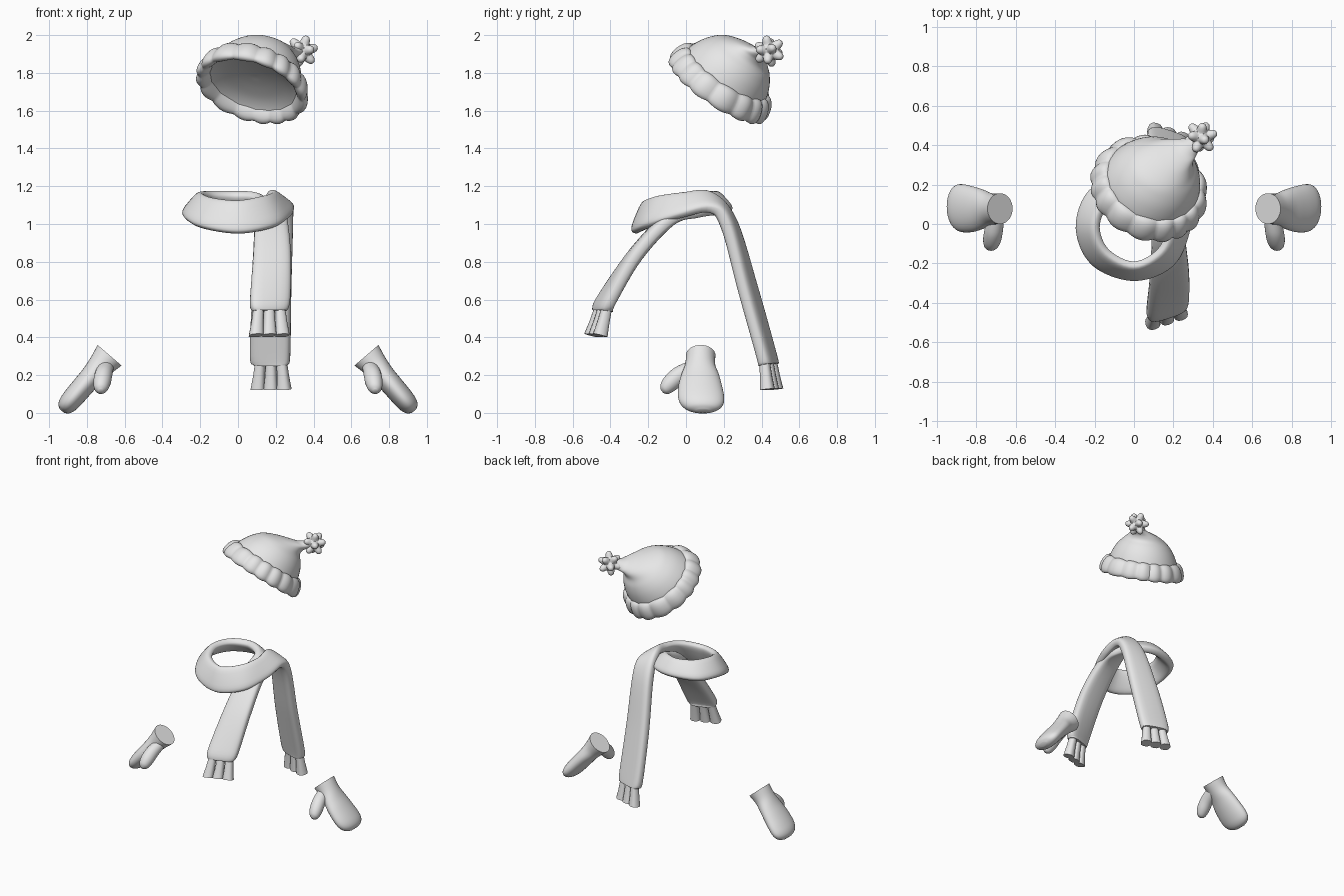
import bpy, bmesh, math
from mathutils import Vector as V

if "Cube" in bpy.data.objects:
    bpy.data.objects.remove(bpy.data.objects["Cube"], do_unlink=True)

grey = bpy.data.materials.new("plain_grey")
grey.use_nodes = True
grey.diffuse_color = (0.8, 0.8, 0.8, 1)
grey.node_tree.nodes["Principled BSDF"].inputs["Base Color"].default_value = grey.diffuse_color


def finish(name, bm):
    bmesh.ops.recalc_face_normals(bm, faces=bm.faces)
    mesh = bpy.data.meshes.new(name)
    bm.to_mesh(mesh)
    bm.free()
    mesh.materials.append(grey)
    obj = bpy.data.objects.new(name, mesh)
    bpy.context.collection.objects.link(obj)
    bpy.ops.object.select_all(action='DESELECT')
    obj.select_set(True)
    bpy.context.view_layer.objects.active = obj
    bpy.ops.object.shade_smooth_by_angle(angle=math.radians(45))
    return obj


def spline(rows, steps):
    """Smooth curve through rows of numbers."""
    rows = [V(r) for r in rows]
    ext = [rows[0]] + rows + [rows[-1]]
    out = []
    for a, b, c, d in zip(ext, ext[1:], ext[2:], ext[3:]):
        for k in range(steps):
            t = k / steps
            out.append(b + (c - a) * (t / 2) + (2 * a - 5 * b + 4 * c - d) * (t * t / 2)
                       + (3 * b - a - 3 * c + d) * (t ** 3 / 2))
    return out + [rows[-1]]


def loft(name, sections, sides=32, power=2, caps=(True, True), ring=False):
    """Skin sections given as (centre, half axis u, half axis v)."""
    bm = bmesh.new()
    loops = []
    for c, u, v in sections:
        loop = []
        for i in range(sides):
            a = math.tau * i / sides
            x, y = math.cos(a), math.sin(a)
            x = math.copysign(abs(x) ** (2 / power), x)
            y = math.copysign(abs(y) ** (2 / power), y)
            loop.append(bm.verts.new(c + u * x + v * y))
        loops.append(loop)
    for p, q in zip(loops, loops[1:] + loops[:1] if ring else loops[1:]):
        for i in range(sides):
            j = (i + 1) % sides
            bm.faces.new((p[i], p[j], q[j], q[i]))
    if not ring:
        for loop, cap in zip((loops[0], loops[-1]), caps):
            if cap:
                bm.faces.new(loop)
    return finish(name, bm)


# Hat frame: axis up through the crown, downhill and sideways directions
centre = V((0.08, 0.185, 1.745))
axis = V((0.27, 0.54, 0.8)).normalized()
side = V((-0.9, 0.45, 0)).normalized()
down = side.cross(axis)

# Crown and hollow underside: height, downhill shift, sideways shift, radius
crown = [(0, 0, 0, 0.25), (0.06, 0, 0, 0.247), (0.127, 0.005, -0.005, 0.222),
         (0.18, 0.01, -0.01, 0.188), (0.22, 0.015, -0.015, 0.148),
         (0.255, 0.05, -0.035, 0.107), (0.28, 0.09, -0.065, 0.073),
         (0.3, 0.125, -0.09, 0.05), (0.34, 0.16, -0.115, 0.036)]
hollow = [(-0.045, 0, 0, 0.283), (-0.01, 0, 0, 0.25), (0.02, 0, 0, 0.18),
          (0.035, 0, 0, 0.09), (0.04, 0, 0, 0.01)]
for name, rows in (("hat_crown", crown), ("hat_underside", hollow)):
    loft(name, [(centre + axis * h + down * a + side * s, down * r, side * r)
                for h, a, s, r in spline(rows, 5)], 48, caps=(False, True))

# Puffy rolled brim, flaring towards the opening
brim = []
for i in range(160):
    a = math.tau * i / 160
    out = down * math.cos(a) + side * math.sin(a)
    puff = abs(math.sin(8 * a + 0.6 * math.sin(3 * a)))
    brim.append((centre + axis * 0.012 + out * (0.26 + 0.006 * puff),
                 out * (0.028 + 0.009 * puff),
                 axis * (0.056 + 0.009 * puff) - out * 0.018))
loft("hat_brim", brim, 20, 2.2, ring=True)

# Spiky pompom
bm = bmesh.new()
bmesh.ops.create_icosphere(bm, subdivisions=1, radius=1)
spikes = [v.co.normalized() for v in bm.verts]
bm.free()
bm = bmesh.new()
bmesh.ops.create_icosphere(bm, subdivisions=5, radius=1)
for v in bm.verts:
    near = min(1, max(v.co.normalized().dot(s) for s in spikes))
    v.co = v.co.normalized() * (0.05 + 0.036 * math.exp(-(((1 - near) / 0.075) ** 1.4)))
pompom = finish("hat_pompom", bm)
pompom.location = (0.34, 0.44, 1.915)
pompom.rotation_euler = (0.3, 0.2, 0.4)

# Scarf strip: centre and half-width vector, from back end round the neck to front end
strip = [(0.175, 0.437, 0.255, 0.09, -0.03, 0), (0.17, 0.425, 0.31, 0.105, -0.03, 0),
         (0.18, 0.33, 0.65, 0.1, -0.03, 0), (0.205, 0.228, 1, 0.085, -0.02, 0),
         (0.22, 0.13, 1.115, 0.07, 0, -0.04), (0.225, -0.02, 1.1, 0.05, -0.01, -0.06),
         (0.16, -0.17, 1.065, 0.03, -0.035, -0.08), (0, -0.24, 1.037, 0, -0.035, -0.085),
         (-0.17, -0.17, 1.06, -0.035, -0.03, -0.075), (-0.235, -0.02, 1.1, -0.05, 0, -0.06),
         (-0.18, 0.13, 1.11, -0.04, 0.035, -0.055), (-0.03, 0.19, 1.115, 0, 0.045, -0.05),
         (0.1, 0.15, 1.11, 0.03, 0.04, -0.05), (0.165, 0.06, 1.09, 0.07, 0.01, -0.04),
         (0.175, -0.08, 1.035, 0.085, 0, -0.015), (0.18, -0.265, 0.84, 0.1, 0.01, 0),
         (0.17, -0.42, 0.6, 0.105, 0.03, 0), (0.165, -0.442, 0.54, 0.09, 0.03, 0)]
path = [(V(r[:3]), V(r[3:])) for r in spline(strip, 6)]
sections = []
for i, (c, w) in enumerate(path):
    tangent = path[min(i + 1, len(path) - 1)][0] - path[max(i - 1, 0)][0]
    thickness = 0.04 - 0.012 * abs(w.z) / w.length
    sections.append((c, w, tangent.cross(w).normalized() * thickness))
loft("scarf", sections, 24, 3.2)

# Three flared tassels on each scarf end
for label, (c, w), drop in (("back", path[0], V((0, 0.016, -0.13))),
                            ("front", path[-1], V((0, -0.035, -0.13)))):
    across = w.normalized()
    thick = drop.cross(across).normalized()
    for i in (-1, 0, 1):
        top = c + across * 0.06 * i - drop * 0.1
        end = c + across * 0.073 * i + drop
        loft(f"scarf_{label}_tassel", [(top.lerp(end, t), across * r, thick * r)
                                       for t, r in ((0, 0.027), (0.5, 0.031), (1, 0.038))],
             16, 2.5)

# Mittens: distance along hand, y centre, half width, half thickness
hand = [(0, 0.078, 0.078, 0.084), (0.07, 0.075, 0.08, 0.069), (0.14, 0.075, 0.1, 0.06),
        (0.21, 0.075, 0.115, 0.058), (0.29, 0.08, 0.122, 0.056), (0.34, 0.085, 0.112, 0.051),
        (0.372, 0.088, 0.082, 0.038), (0.388, 0.09, 0.035, 0.016)]
# Thumb: x, y, z, radius
thumb = [(0.7, 0.04, 0.24, 0.042), (0.712, -0.03, 0.203, 0.047), (0.72, -0.08, 0.16, 0.046),
         (0.725, -0.113, 0.128, 0.034), (0.727, -0.128, 0.115, 0.012)]
for label, m in (("left", 1), ("right", -1)):
    along, flat = V((0.65 * m, 0, -0.76)), V((0.76 * m, 0, 0.65))
    loft(f"{label}_mitten", [(V((0.68 * m, y, 0.305)) + along * t, V((0, w, 0)), flat * h)
                             for t, y, w, h in spline(hand, 5)])
    loft(f"{label}_mitten_thumb", [(V((x * m, y, z)), V((r, 0, 0)), V((0, 0.6, -0.8)) * r)
                                   for x, y, z, r in spline(thumb, 5)], 24)
